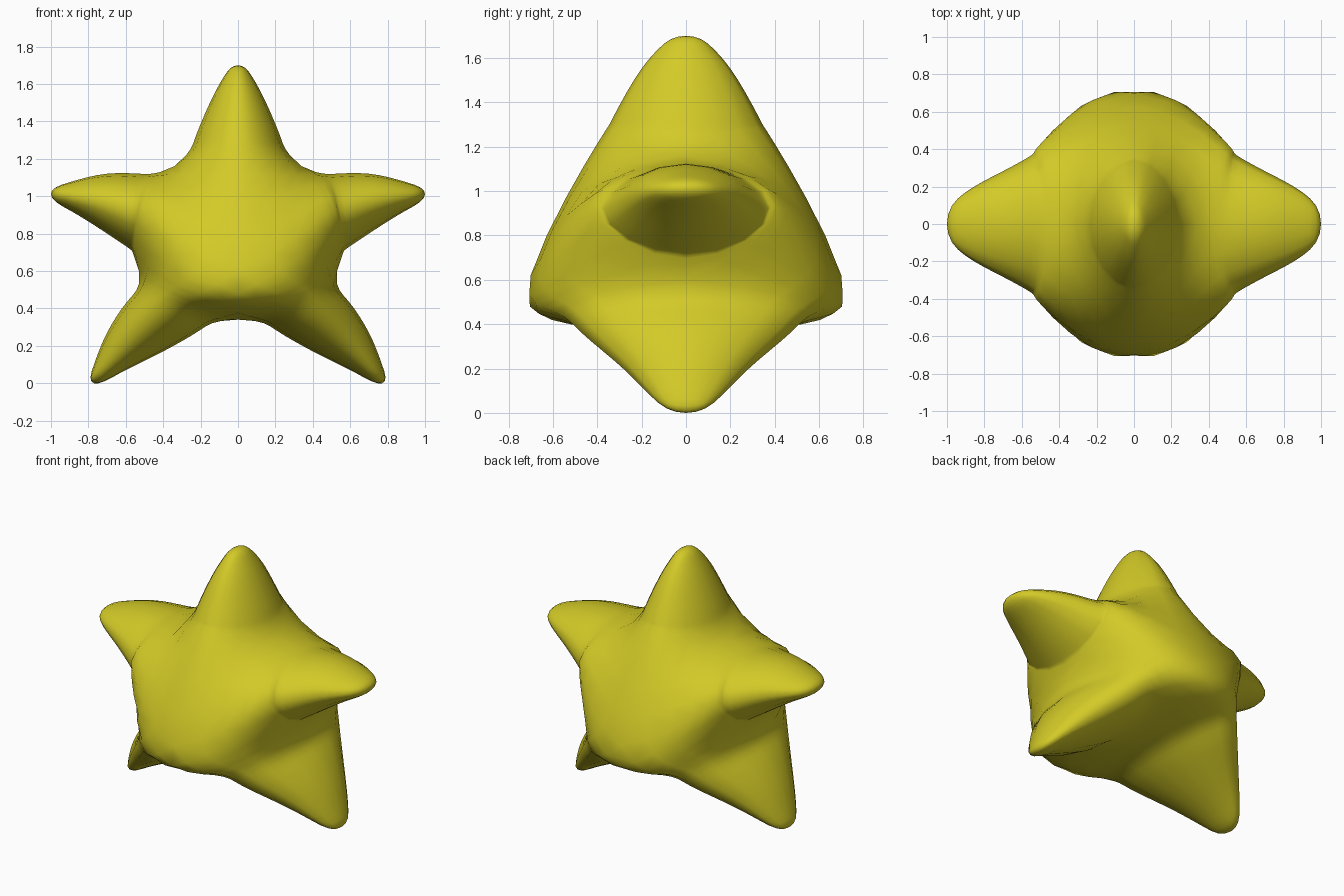
import bpy
from mathutils import Vector

cube = bpy.data.objects.get("Cube")
if cube:
    bpy.data.objects.remove(cube)

# Right-hand half of the star outline (x, z): top tip round to the lower notch
half = [(0, 1.7), (.075, 1.64), (.15, 1.5), (.23, 1.31), (.34, 1.16),
        (.51, 1.12), (.7, 1.12), (.9, 1.075), (1, 1.01), (.9, .925),
        (.73, .82), (.58, .72), (.53, .6), (.59, .44), (.7, .27),
        (.77, .1), (.77, 0), (.63, .055), (.42, .16), (.21, .28), (0, .34)]
outline = half + [(-x, z) for x, z in half[-2:0:-1]]
count = len(outline)

# Ridge half-depth of each arm, from near the tip to the root
top_depth = (.125, .235, .34, .40)
side_depth = (.17, .275, .37, .45)
leg_depth = (.16, .30, .47, .59)
arm_depths = (top_depth, side_depth, leg_depth, leg_depth, side_depth)

heart = Vector((0, 0, .62))
targets = [Vector((x, 0, z)) for x, z in outline]
faces = []


def add(point):
    targets.append(point)
    return len(targets) - 1


# Each half of the puffy body: a ridge along every arm meeting at the middle
for side in (-1, 1):
    centre = add(heart + Vector((0, .7 * side, 0)))
    roots = []

    def face(*loop):
        faces.append(loop if side < 0 else loop[::-1])

    for arm, depths in enumerate(arm_depths):
        tip = arm * 8
        before = [(tip - i) % count for i in range(5)]
        after = [(tip + i) % count for i in range(5)]
        ridge = [tip]
        for i, depth in enumerate(depths, 1):
            middle = (targets[before[i]] + targets[after[i]]) / 2
            if i == 4:
                middle += (middle - heart) * .1
            ridge.append(add(middle + Vector((0, depth * side, 0))))
        face(tip, ridge[1], after[1])
        face(tip, before[1], ridge[1])
        for i in range(1, 4):
            face(after[i], ridge[i], ridge[i + 1], after[i + 1])
            face(ridge[i], before[i], before[i + 1], ridge[i + 1])
        roots.append(ridge[4])
    for arm in range(5):
        face(centre, roots[(arm + 1) % 5], (arm * 8 + 4) % count, roots[arm])

mesh = bpy.data.meshes.new("star_body")
mesh.from_pydata(targets, [], faces)
star = bpy.data.objects.new("star_body", mesh)
bpy.context.collection.objects.link(star)
subsurf = star.modifiers.new("rounding", "SUBSURF")
subsurf.levels = subsurf.render_levels = 2

# Push the cage outward until the rounded surface passes through the targets
for step in range(20):
    mesh.update()
    bpy.context.view_layer.update()
    rounded = star.evaluated_get(bpy.context.evaluated_depsgraph_get()).data
    shifts = [t - rounded.vertices[i].co for i, t in enumerate(targets)]
    for vertex, shift in zip(mesh.vertices, shifts):
        vertex.co += shift * .9
    mesh.update()
    star.update_tag()

# Plain yellow skin
yellow = bpy.data.materials.new("yellow")
yellow.use_nodes = True
colour = (.65, .59, .02, 1)
yellow.diffuse_color = colour
yellow.node_tree.nodes["Principled BSDF"].inputs["Base Color"].default_value = colour
mesh.materials.append(yellow)
mesh.polygons.foreach_set("use_smooth", [True] * len(mesh.polygons))
mesh.update()
